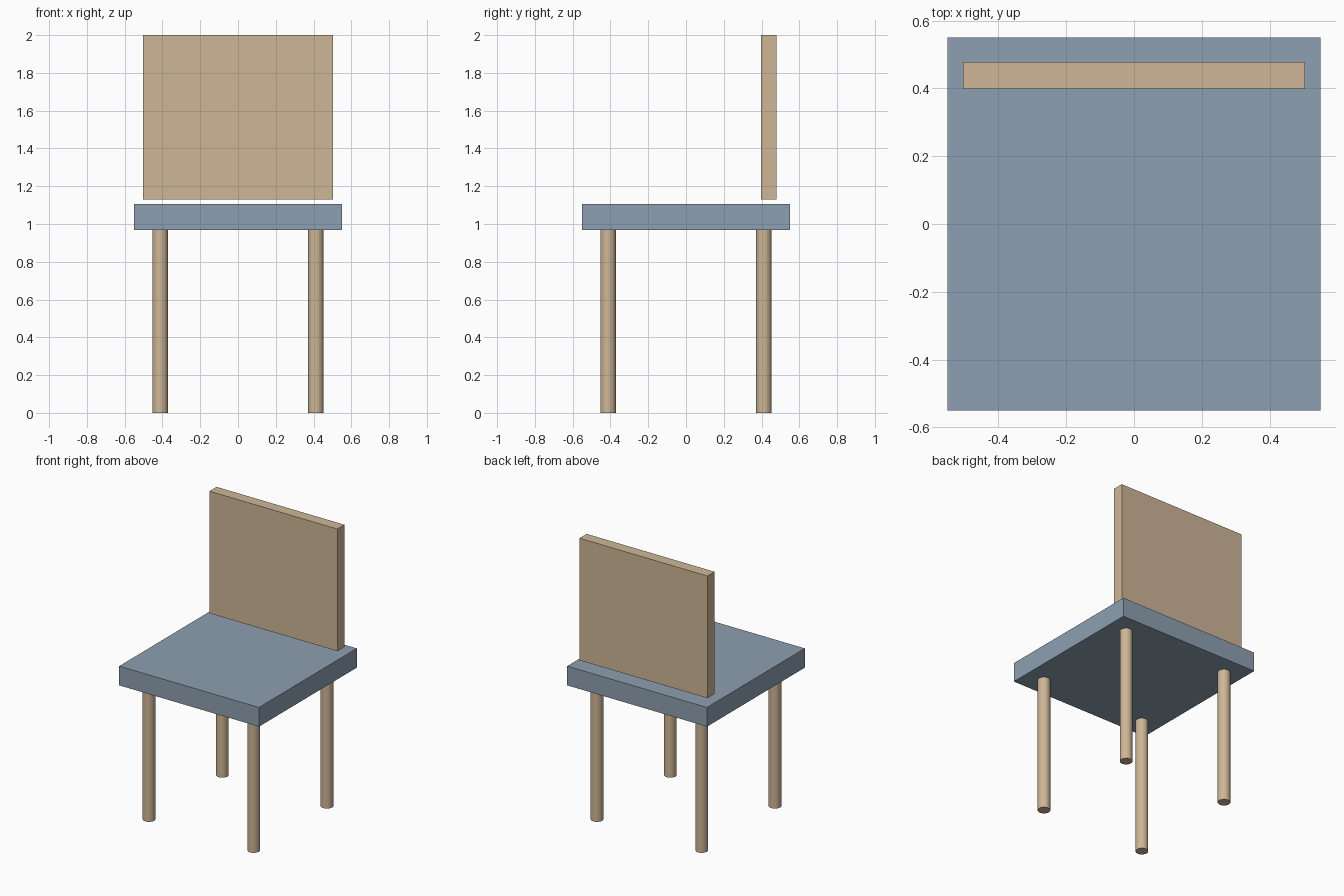
import bpy
import math

if "Cube" in bpy.data.objects:
    bpy.data.objects.remove(bpy.data.objects["Cube"])


def material(name, color):
    mat = bpy.data.materials.new(name)
    mat.diffuse_color = color
    mat.use_nodes = True
    mat.node_tree.nodes["Principled BSDF"].inputs["Base Color"].default_value = mat.diffuse_color
    return mat


wood = material("wood", (0.62, 0.47, 0.31, 1))
blue = material("blue_grey", (0.27, 0.35, 0.44, 1))


def box(name, center, size, mat):
    bpy.ops.mesh.primitive_cube_add(size=1, location=center)
    obj = bpy.context.object
    obj.name = name
    obj.scale = size
    bpy.ops.object.transform_apply(location=False, rotation=False, scale=True)
    obj.data.materials.append(mat)


def leg(name, x, y):
    bpy.ops.mesh.primitive_cylinder_add(
        vertices=32, radius=0.041, depth=LEG_H, location=(x, y, LEG_H / 2))
    obj = bpy.context.object
    obj.name = name
    obj.data.materials.append(wood)
    bpy.ops.object.shade_smooth_by_angle(angle=math.radians(30))


LEG_H = 0.968
SEAT_TOP = 1.105
BACK_BOTTOM = 1.131
LEG_POS = 0.412

# Seat slab
box("seat", (0, 0, (LEG_H + SEAT_TOP) / 2), (1.1, 1.1, SEAT_TOP - LEG_H), blue)

# Backrest, floating slightly above the seat
box("backrest", (0, 0.438, (BACK_BOTTOM + 2) / 2),
    (1.008, 0.08, 2 - BACK_BOTTOM), wood)

# Four round legs
for y_name, sy in (("front", -1), ("back", 1)):
    for x_name, sx in (("left", -1), ("right", 1)):
        leg(f"{y_name}_{x_name}_leg", sx * LEG_POS, sy * LEG_POS)
